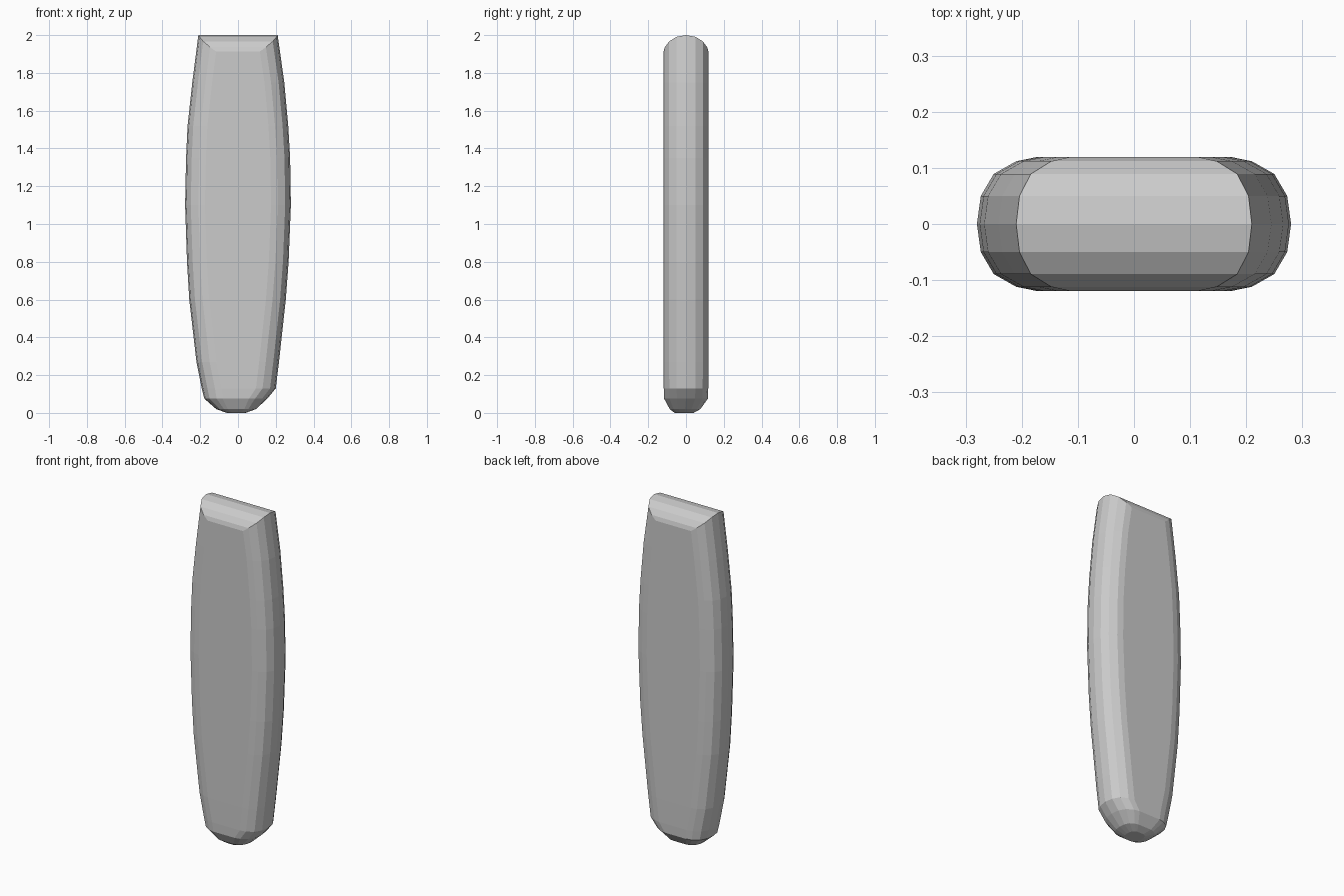
import bpy, bmesh
from math import sqrt

if "Cube" in bpy.data.objects:
    bpy.data.objects.remove(bpy.data.objects["Cube"])

# Edge rounding: depth fraction (y) and how far the side is inset there
half = [(1.0, .105), (.94, .07), (.75, .03), (.42, .007)]
EDGE = [(-y, i) for y, i in half] + [(0, 0)] + [(y, i) for y, i in reversed(half)]
DEPTH = .119

# Stations up the body: z, left x, right x, depth factor, y shift
STATIONS = [
    (.0, -.06, .04, .42, -.01),
    (.02, -.115, .095, .68, -.005),
    (.075, -.178, .155, .97, 0),
    (.13, -.192, .2, .99, 0),
    (.27, -.22, .217, 1, 0),
    (.6, -.258, .253, 1, 0),
    (.8, -.27, .268, 1, 0),
    (1.1, -.28, .28, 1, 0),
    (1.35, -.275, .276, 1, 0),
    (1.52, -.267, .266, 1, 0),
    (1.75, -.242, .245, 1, 0),
]


def section(bm, z, left, right, depth, shift):
    """Closed ring with rounded sides and flat front and back."""
    k = min(1, (right - left) / .36)
    r = [bm.verts.new((right - i * k, y * depth * DEPTH + shift, z)) for y, i in EDGE]
    l = [bm.verts.new((left + i * k, y * depth * DEPTH + shift, z)) for y, i in EDGE]
    return r + l[::-1]


bm = bmesh.new()
rings = [section(bm, *s) for s in STATIONS]

# Top ring follows the half-round upper end
top = section(bm, 2, -.21, .21, 1, 0)
for v in top:
    v.co.z = 1.9 + .1 * sqrt(max(0, 1 - (v.co.y / .12) ** 2))
    v.co.x += (2 - v.co.z) * (.12 if v.co.x > 0 else -.12)
rings.append(top)

# Skin the sides
n = len(top)
for a, b in zip(rings, rings[1:]):
    for i in range(n):
        j = (i + 1) % n
        bm.faces.new((a[i], a[j], b[j], b[i]))

# Bottom cap and half-round top strips
bm.faces.new(rings[0][::-1])
for i in range(n // 2 - 1):
    bm.faces.new((top[i], top[i + 1], top[n - 2 - i], top[n - 1 - i]))
bmesh.ops.recalc_face_normals(bm, faces=bm.faces)

mesh = bpy.data.meshes.new("rounded_slab")
bm.to_mesh(mesh)
bm.free()
bpy.context.collection.objects.link(bpy.data.objects.new("rounded_slab", mesh))
